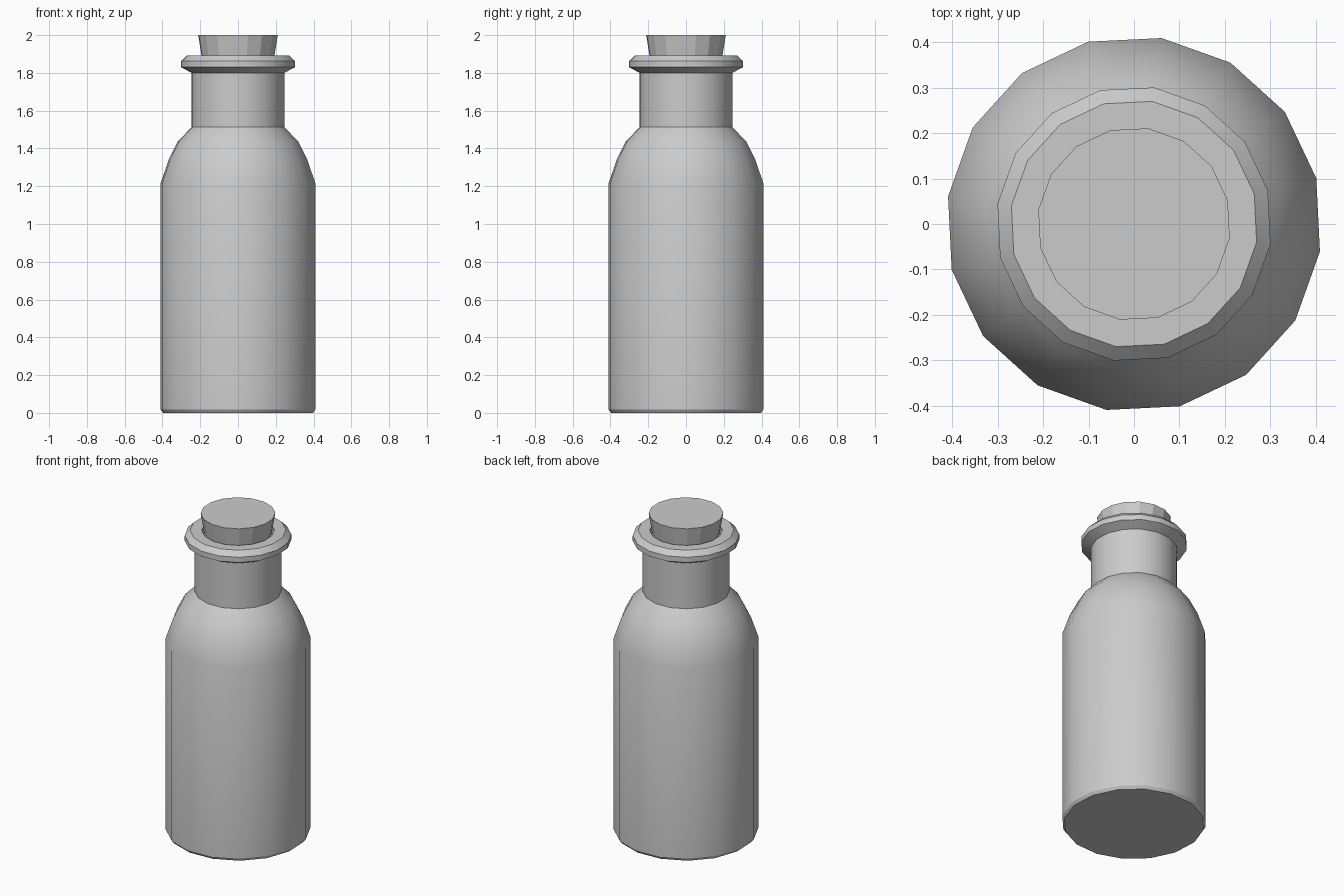
import bpy, bmesh, math

if "Cube" in bpy.data.objects:
    bpy.data.objects.remove(bpy.data.objects["Cube"])

SIDES = 16
PHASE = math.radians(14.1)


def lathe(name, profile, smooth_angle=None):
    """Revolve (radius, z) points around z, capping both ends."""
    bm = bmesh.new()
    rings = []
    for r, z in profile:
        rings.append([bm.verts.new((r * math.cos(PHASE + math.tau * i / SIDES),
                                    r * math.sin(PHASE + math.tau * i / SIDES), z))
                      for i in range(SIDES)])
    for a, b in zip(rings, rings[1:]):
        for i in range(SIDES):
            j = (i + 1) % SIDES
            bm.faces.new((a[i], a[j], b[j], b[i]))
    bm.faces.new(rings[0][::-1])
    bm.faces.new(rings[-1])
    bmesh.ops.recalc_face_normals(bm, faces=bm.faces)
    mesh = bpy.data.meshes.new(name)
    bm.to_mesh(mesh)
    bm.free()
    obj = bpy.data.objects.new(name, mesh)
    bpy.context.collection.objects.link(obj)
    if smooth_angle:
        bpy.ops.object.select_all(action='DESELECT')
        obj.select_set(True)
        bpy.context.view_layer.objects.active = obj
        bpy.ops.object.shade_smooth_by_angle(angle=math.radians(smooth_angle))
    return obj


# Bottle: base chamfer, body, rounded shoulder, neck, flared lip, mouth recess
lathe("bottle", [
    (0.402, 0.0), (0.414, 0.018), (0.414, 1.215),
    (0.371, 1.34), (0.322, 1.437), (0.248, 1.513),
    (0.248, 1.80), (0.304, 1.83), (0.304, 1.863),
    (0.273, 1.893), (0.207, 1.893), (0.207, 1.84),
], 30)

# Tapered stopper, flat facets
lathe("cork", [(0.180, 1.80), (0.213, 2.0)])
